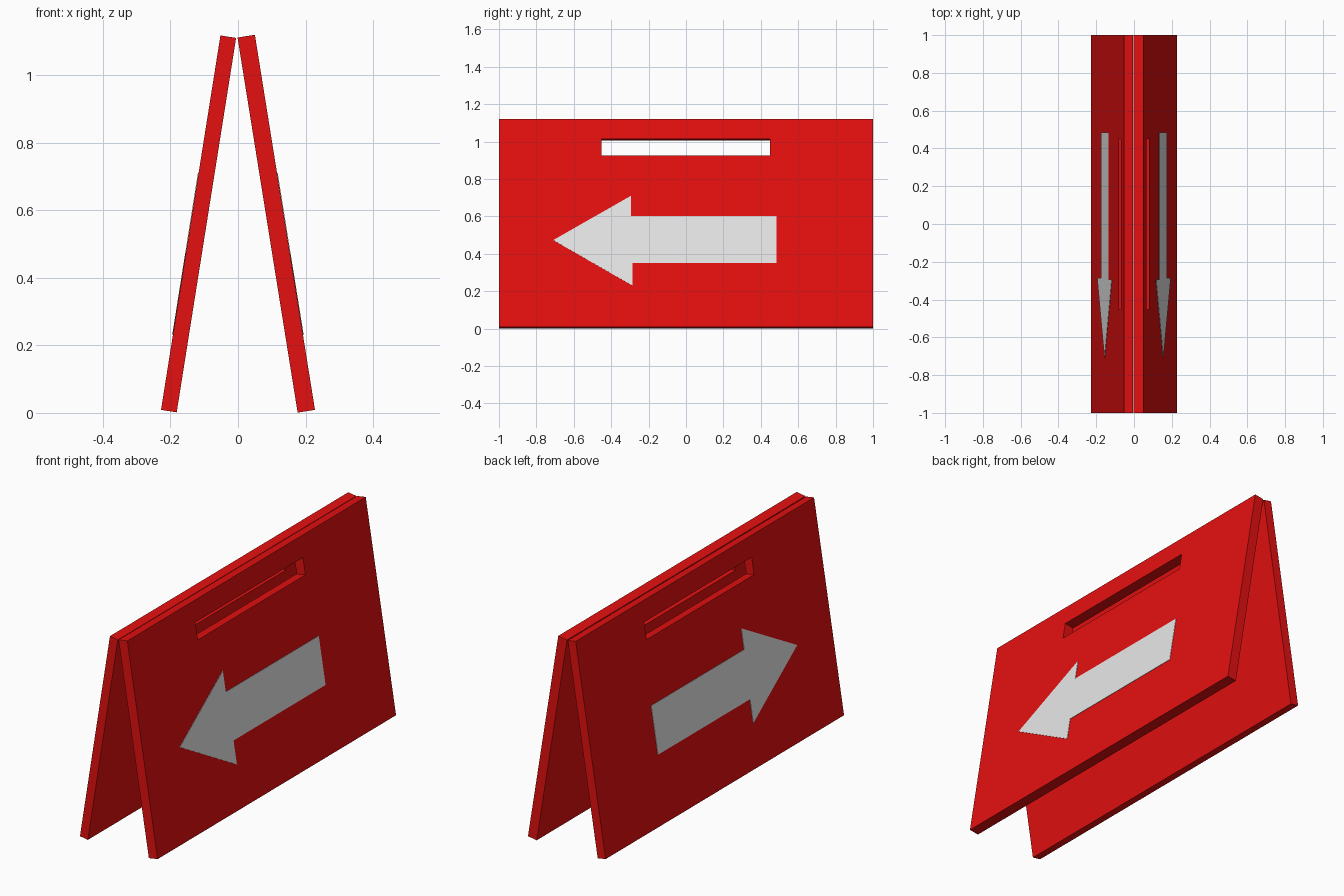
import bpy
import bmesh
from mathutils import Vector

cube = bpy.data.objects.get("Cube")
if cube:
    bpy.data.objects.remove(cube, do_unlink=True)


def make_material(name, rgb):
    mat = bpy.data.materials.new(name)
    mat.use_nodes = True
    mat.diffuse_color = (*rgb, 1)
    mat.node_tree.nodes["Principled BSDF"].inputs["Base Color"].default_value = (*rgb, 1)
    return mat


red = make_material("red", (0.78, 0.005, 0.005))
white = make_material("pale_grey", (0.8, 0.8, 0.8))


def finish(name, bm, mat):
    bmesh.ops.recalc_face_normals(bm, faces=bm.faces)
    mesh = bpy.data.meshes.new(name)
    bm.to_mesh(mesh)
    bm.free()
    mesh.materials.append(mat)
    obj = bpy.data.objects.new(name, mesh)
    bpy.context.collection.objects.link(obj)


def thicken(bm, offset):
    result = bmesh.ops.extrude_face_region(bm, geom=bm.faces[:])
    verts = [g for g in result["geom"] if isinstance(g, bmesh.types.BMVert)]
    bmesh.ops.translate(bm, verts=verts, vec=offset)


# Arrow outline as (y, z), pointing to the front
ARROW = [(-0.71, 0.473), (-0.295, 0.71), (-0.295, 0.602), (0.485, 0.602),
         (0.485, 0.352), (-0.287, 0.352), (-0.287, 0.23)]


def build_side(side, sign, top_x, top_z, thickness):
    bottom_x, bottom_z = 0.228, 0.009
    slope = (bottom_x - top_x) / (top_z - bottom_z)
    normal = Vector((sign, 0, slope)).normalized()

    def outer(y, z):
        return Vector((sign * (top_x + (top_z - z) * slope), y, z))

    # Leaning panel: a grid of faces with the handle slot left open
    bm = bmesh.new()
    ys = (-1, -0.453, 0.449, 1)
    zs = (bottom_z, 0.925, 1.014, top_z)
    grid = [[bm.verts.new(outer(y, z)) for z in zs] for y in ys]
    for i in range(3):
        for j in range(3):
            if (i, j) != (1, 1):
                bm.faces.new((grid[i][j], grid[i + 1][j],
                              grid[i + 1][j + 1], grid[i][j + 1]))
    thicken(bm, -normal * thickness)
    finish(side + "_panel", bm, red)

    # Thin arrow plate on the outer face
    bm = bmesh.new()
    bm.faces.new([bm.verts.new(outer(y, z)) for y, z in ARROW])
    thicken(bm, normal * 0.002)
    finish(side + "_arrow", bm, white)


build_side("left", 1, 0.05, 1.12, 0.052)
build_side("right", -1, 0.052, 1.118, 0.047)
